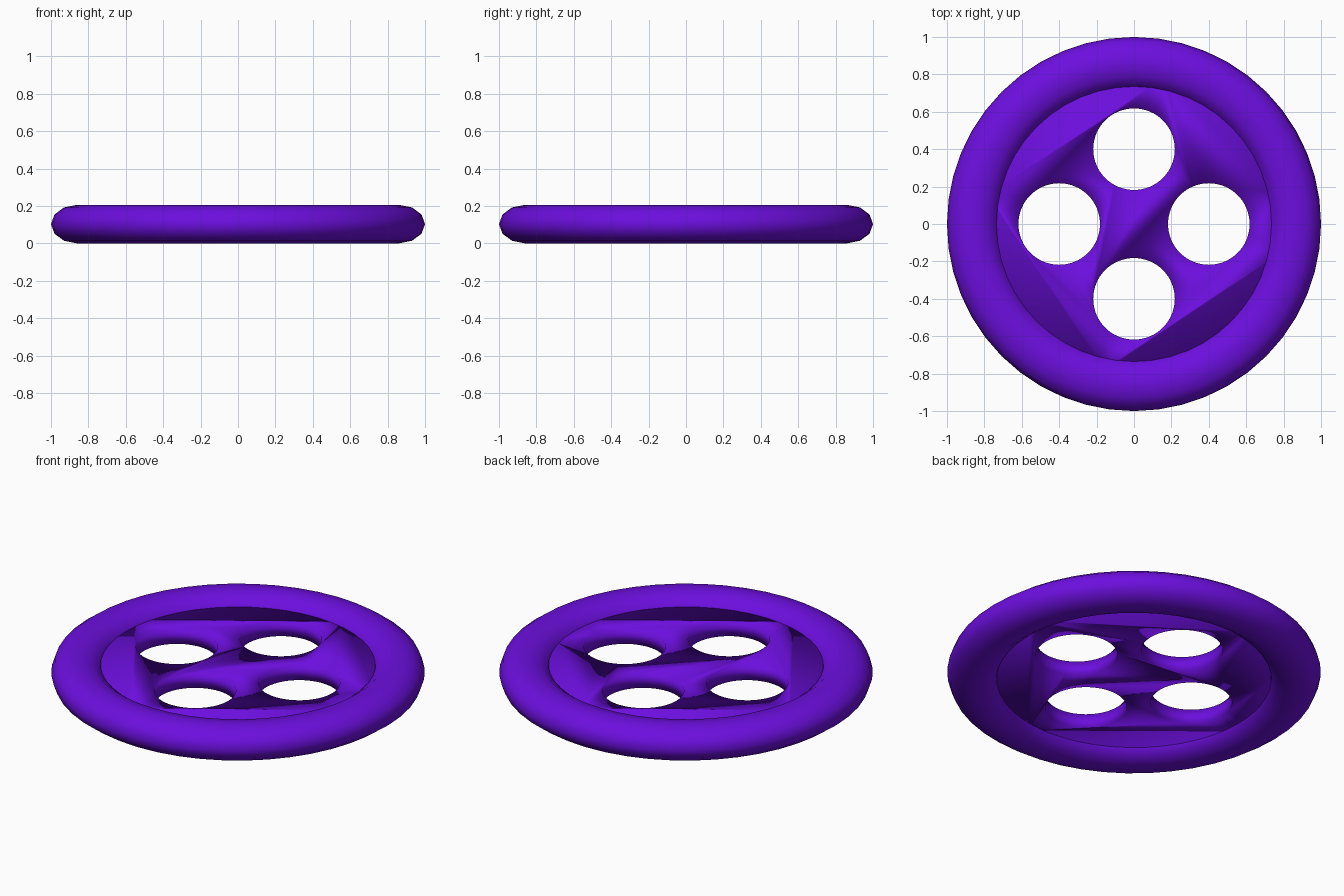
import bpy
import math

if "Cube" in bpy.data.objects:
    bpy.data.objects.remove(bpy.data.objects["Cube"])

MID_Z = 0.103      # height of the button's middle plane
HOLE_RADIUS = 0.218
HOLE_OFFSET = 0.4

purple = bpy.data.materials.new("purple")
purple.diffuse_color = (0.15, 0.0045, 0.73, 1)
purple.use_nodes = True
purple.node_tree.nodes["Principled BSDF"].inputs["Base Color"].default_value = purple.diffuse_color


def finish(name):
    """Name, colour and smooth the active object."""
    obj = bpy.context.object
    obj.name = name
    obj.data.materials.append(purple)
    bpy.ops.object.shade_smooth()
    return obj


# Rounded rim, slightly flattened
bpy.ops.mesh.primitive_torus_add(major_segments=48, minor_segments=12,
                                 major_radius=0.86, minor_radius=0.14,
                                 location=(0, 0, MID_Z))
bpy.context.object.scale.z = MID_Z / 0.14
bpy.ops.object.transform_apply(location=False, rotation=False, scale=True)
finish("rim")

# Centre plate, its edge buried in the rim
bpy.ops.mesh.primitive_cylinder_add(vertices=64, radius=0.8, depth=0.084,
                                    location=(0, 0, MID_Z))
plate = finish("centre_plate")

# Four thread holes
for i in range(4):
    a = i * math.pi / 2
    bpy.ops.mesh.primitive_cylinder_add(
        vertices=64, radius=HOLE_RADIUS, depth=0.5,
        location=(HOLE_OFFSET * math.cos(a), HOLE_OFFSET * math.sin(a), MID_Z))
    cutter = finish(f"hole_cutter_{i + 1}")
    cutter.hide_render = True
    cutter.hide_set(True)
    cut = plate.modifiers.new(f"thread_hole_{i + 1}", 'BOOLEAN')
    cut.operation = 'DIFFERENCE'
    cut.solver = 'EXACT'
    cut.object = cutter
